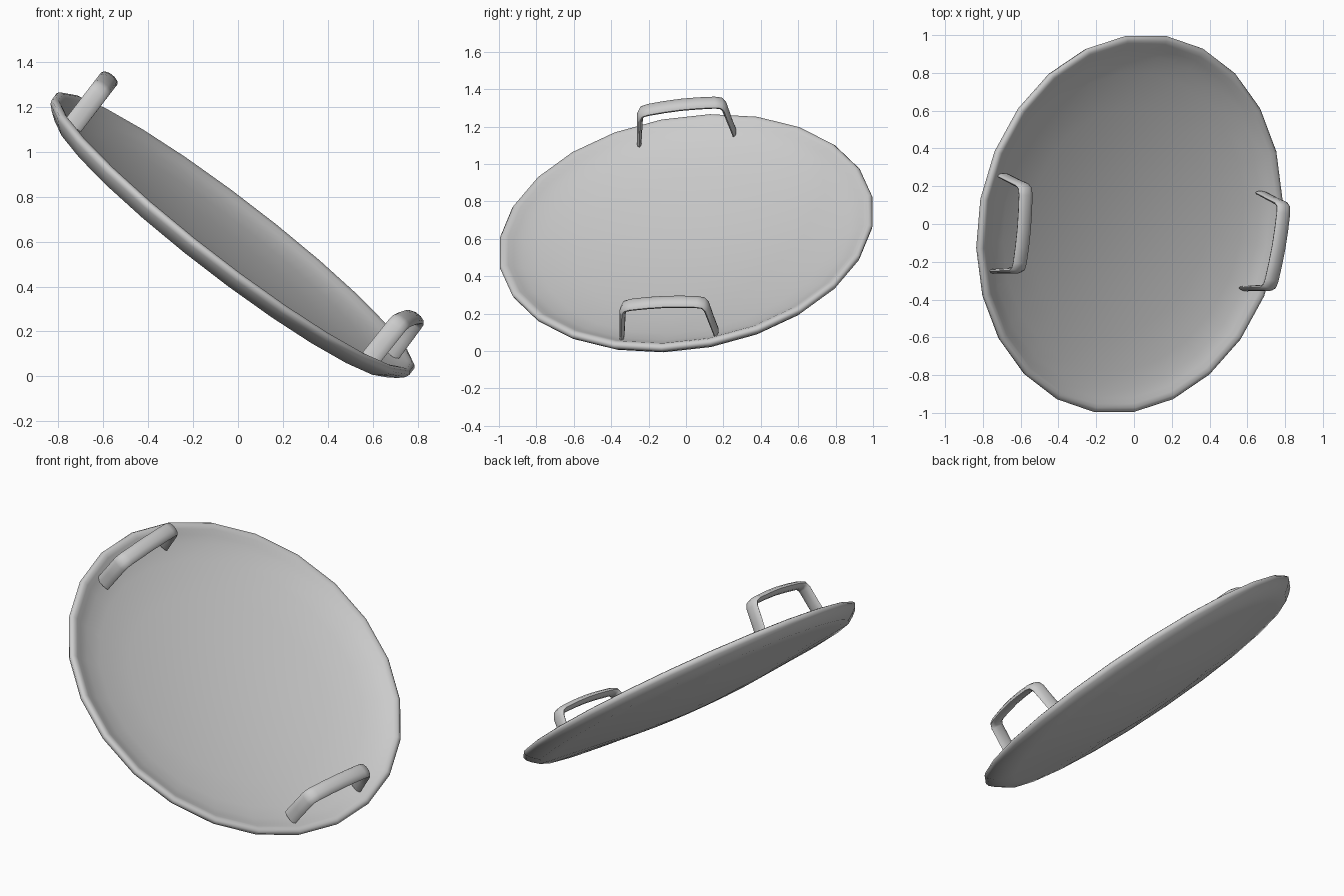
import bpy, bmesh
from math import sin, cos, pi, radians
from mathutils import Vector, Matrix

old = bpy.data.objects.get("Cube")
if old:
    bpy.data.objects.remove(old, do_unlink=True)

# Single grey metal
metal = bpy.data.materials.new("grey_metal")
metal.use_nodes = True
GREY = (0.6, 0.6, 0.6, 1)
metal.diffuse_color = GREY
metal.node_tree.nodes["Principled BSDF"].inputs["Base Color"].default_value = GREY

# Tilted frame of the pan: x runs up the slope, z is the pan's own axis
axis = Vector((0.604, -0.138, 0.785)).normalized()
slope = Vector((-0.79, 0.0, 0.61))
slope = (slope - axis * slope.dot(axis)).normalized()
side = axis.cross(slope)
tilt = Matrix.Translation((-0.02, 0, 0.637)) @ Matrix((slope, side, axis)).transposed().to_4x4()


def finish(bm, name, matrix, sharp):
    bmesh.ops.recalc_face_normals(bm, faces=bm.faces)
    mesh = bpy.data.meshes.new(name)
    bm.to_mesh(mesh)
    bm.free()
    mesh.materials.append(metal)
    obj = bpy.data.objects.new(name, mesh)
    bpy.context.collection.objects.link(obj)
    obj.matrix_world = matrix
    bpy.ops.object.select_all(action="DESELECT")
    obj.select_set(True)
    bpy.context.view_layer.objects.active = obj
    bpy.ops.object.shade_smooth_by_angle(angle=radians(sharp))
    return obj


# Shallow dish: underside, rolled rim and inside, spun in 24 steps
PROFILE = [(0, -0.152), (0.25, -0.146), (0.45, -0.132), (0.62, -0.112), (0.76, -0.095),
           (0.87, -0.083), (0.945, -0.073), (0.982, -0.046), (1.007, -0.022), (1.014, -0.003),
           (1.005, 0.009), (0.988, 0.013), (0.967, 0.004), (0.94, -0.013), (0.89, -0.036),
           (0.8, -0.063), (0.6, -0.098), (0.3, -0.128), (0, -0.138)]
bm = bmesh.new()
start = Matrix.Rotation(radians(7.5), 3, "Z")
verts = [bm.verts.new(start @ Vector((r, 0, z))) for r, z in PROFILE]
edges = [bm.edges.new(pair) for pair in zip(verts, verts[1:])]
bmesh.ops.spin(bm, geom=verts + edges, cent=(0, 0, 0), axis=(0, 0, 1),
               angle=2 * pi, steps=24, use_duplicate=False)
bmesh.ops.remove_doubles(bm, verts=bm.verts, dist=0.0005)
finish(bm, "dish", tilt, 60)

# Handle path (across, up) with bar half thickness; mirrored to the other leg
HALF = [(0.256, -0.022, 0.013), (0.242, 0.06, 0.014), (0.227, 0.155, 0.017),
        (0.213, 0.178, 0.02), (0.18, 0.187, 0.021), (0.09, 0.194, 0.022)]
PATH = HALF + [(0, 0.197, 0.022)] + [(-y, z, t) for y, z, t in reversed(HALF)]


def handle(name, degrees, radius, sides=10, half_width=0.045):
    bm = bmesh.new()
    rings = []
    for i, (y, z, thick) in enumerate(PATH):
        a, b = PATH[max(i - 1, 0)], PATH[min(i + 1, len(PATH) - 1)]
        along = Vector((0, b[0] - a[0], b[1] - a[1])).normalized()
        out = along.cross(Vector((1, 0, 0)))
        centre = Vector((radius, y, z))
        angles = [2 * pi * k / sides for k in range(sides)]
        rings.append([bm.verts.new(centre + Vector((half_width * cos(t), 0, 0))
                                   + out * thick * sin(t)) for t in angles])
    for low, high in zip(rings, rings[1:]):
        for k in range(sides):
            n = (k + 1) % sides
            bm.faces.new((low[k], low[n], high[n], high[k]))
    bm.faces.new(rings[0])
    bm.faces.new(rings[-1])
    finish(bm, name, tilt @ Matrix.Rotation(radians(degrees), 4, "Z"), 60)


handle("upper_handle", 0, 0.86)
handle("lower_handle", 173.7, 0.857)
